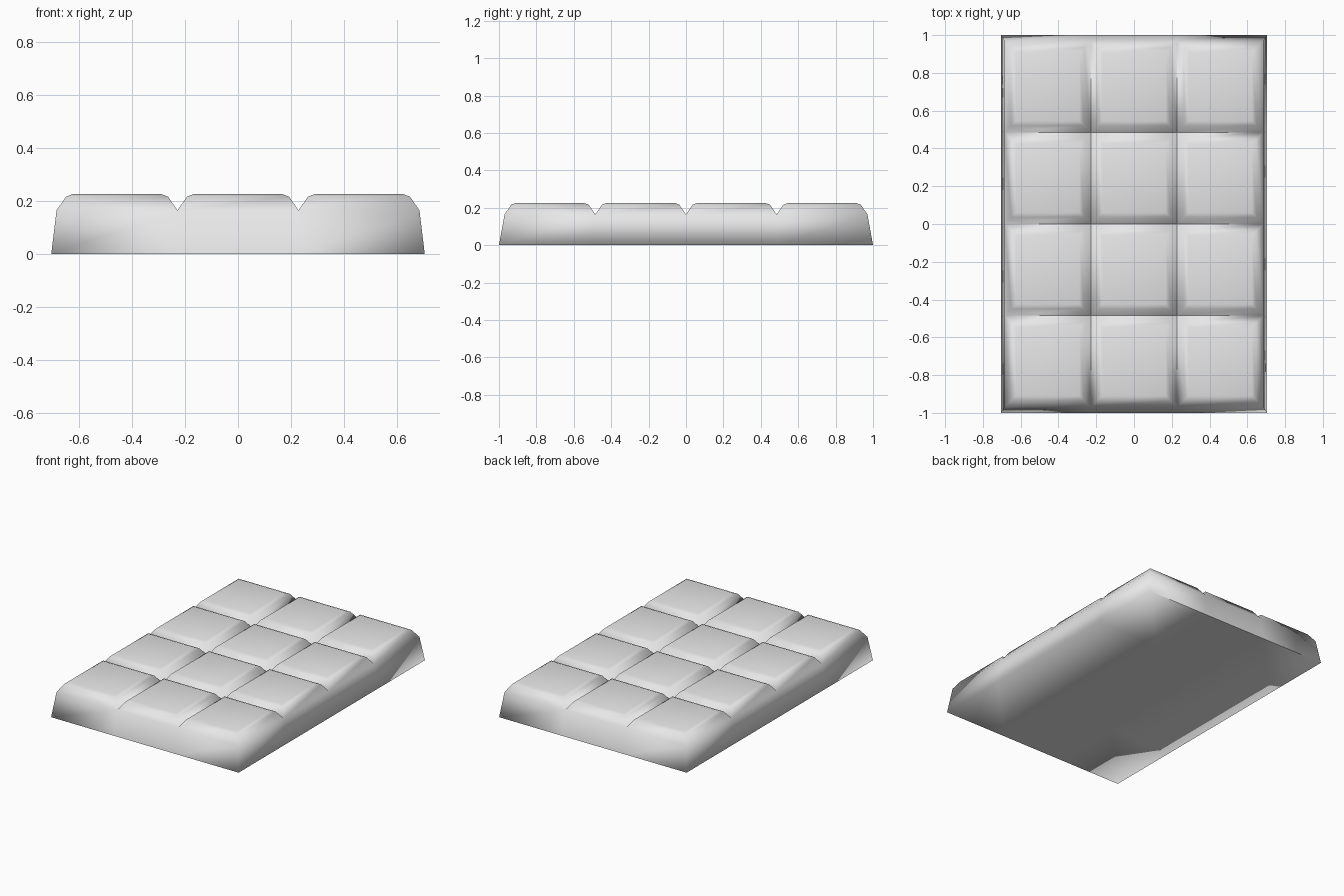
import bpy, bmesh, math

if "Cube" in bpy.data.objects:
    bpy.data.objects.remove(bpy.data.objects["Cube"])

HALF_X, HALF_Y = 0.685, 0.97      # outline at the bottom of the grooves
BASE_X, BASE_Y = 0.705, 1.0       # outline on the ground
GROOVE_Z = 0.165
COLS, ROWS = 3, 4

grey = bpy.data.materials.new("light_grey")
grey.diffuse_color = (0.8, 0.8, 0.8, 1)
grey.use_nodes = True
grey.node_tree.nodes["Principled BSDF"].inputs["Base Color"].default_value = grey.diffuse_color


def grid(bm, hx, hy, z):
    """Flat grid of cells facing up, one cell per tablet square."""
    pts = [[bm.verts.new((hx * (2 * i / COLS - 1), hy * (2 * j / ROWS - 1), z))
            for i in range(COLS + 1)] for j in range(ROWS + 1)]
    faces = [bm.faces.new((pts[j][i], pts[j][i + 1], pts[j + 1][i + 1], pts[j + 1][i]))
             for j in range(ROWS) for i in range(COLS)]
    return faces


bm = bmesh.new()
squares = grid(bm, HALF_X, HALF_Y, GROOVE_Z)
underside = grid(bm, BASE_X, BASE_Y, 0)

# Sloping side walls between the two outlines
rim = [e for e in bm.edges if e.is_boundary]
bmesh.ops.bridge_loops(bm, edges=rim)
bmesh.ops.recalc_face_normals(bm, faces=bm.faces)

# Raised squares: steep slope, then a shallow shoulder, leaving V grooves
for width, rise in ((0.036, 0.052), (0.025, 0.009)):
    bmesh.ops.inset_individual(bm, faces=squares, thickness=width, depth=rise,
                               use_even_offset=True)

mesh = bpy.data.meshes.new("tablet_bar")
bm.to_mesh(mesh)
bm.free()
mesh.materials.append(grey)
bar = bpy.data.objects.new("tablet_bar", mesh)
bpy.context.collection.objects.link(bar)

# Smooth over the rim and shoulders, crisp in the grooves
bpy.context.view_layer.objects.active = bar
bar.select_set(True)
bpy.ops.object.shade_smooth_by_angle(angle=math.radians(100))
